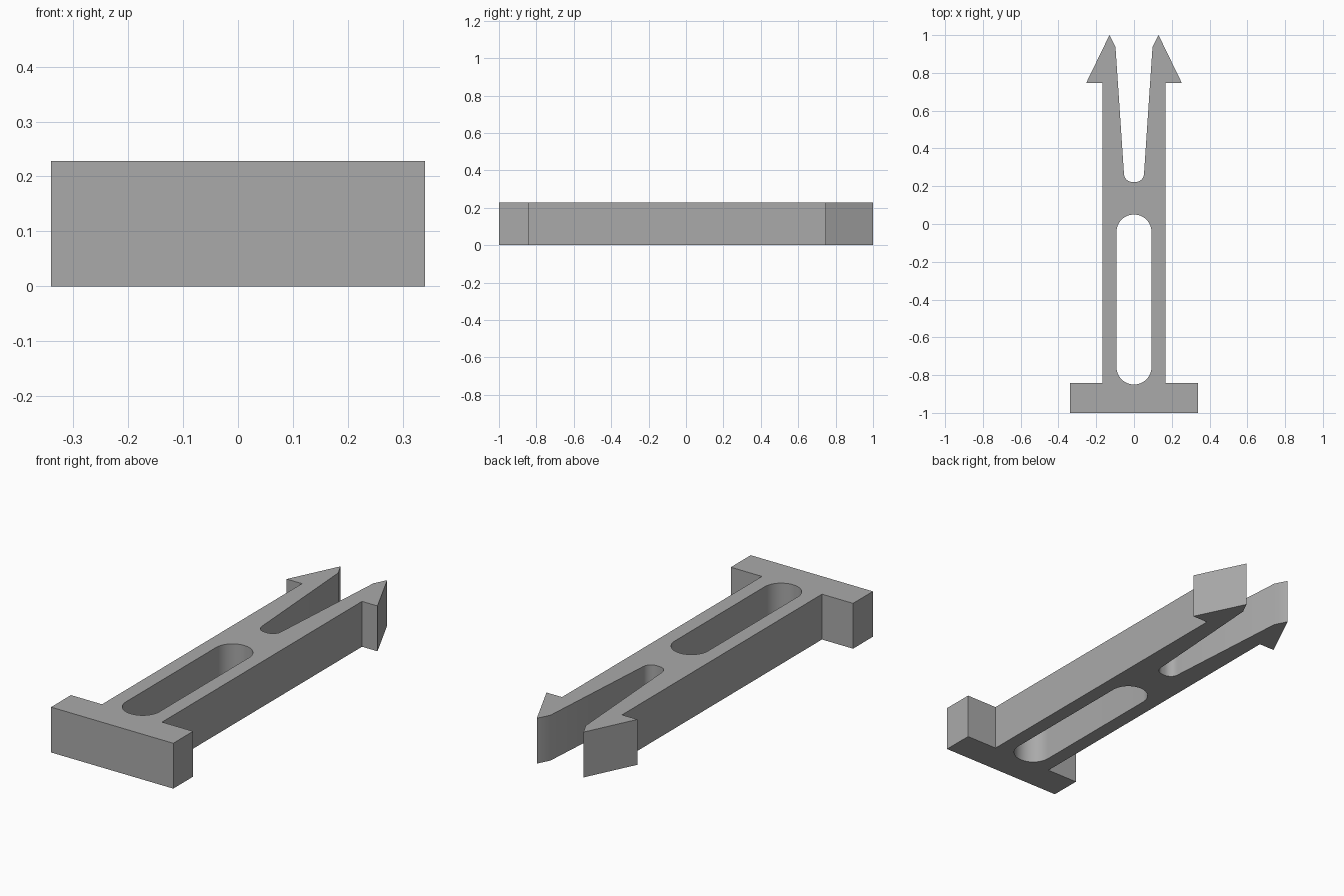
import bpy, bmesh, math

cube = bpy.data.objects.get("Cube")
if cube:
    bpy.data.objects.remove(cube, do_unlink=True)

HEIGHT = 0.228


def arc(cx, cy, r, start, end, steps):
    """Points along a circular arc, angles in degrees."""
    angles = [math.radians(start + (end - start) * i / steps) for i in range(steps + 1)]
    return [(cx + r * math.cos(a), cy + r * math.sin(a)) for a in angles]


def add_loop(bm, points):
    """Closed ring of edges at floor level."""
    verts = [bm.verts.new((x, y, 0)) for x, y in points]
    for a, b in zip(verts, verts[1:] + verts[:1]):
        bm.edges.new((a, b))


# Material
grey = bpy.data.materials.new("plain grey")
grey.use_nodes = True
colour = (0.4, 0.4, 0.4, 1)
grey.diffuse_color = colour
grey.node_tree.nodes["Principled BSDF"].inputs["Base Color"].default_value = colour

# Right half of the outline: foot, shank, barb, prong tip, notch bottom
half = [(0.34, -1), (0.34, -0.842), (0.167, -0.842), (0.167, 0.747),
        (0.253, 0.747), (0.13, 1), (0.098, 0.937)]
half += arc(0.008, 0.267, 0.045, -4, -90, 8)
outline = half + [(-x, y) for x, y in reversed(half)]

# Rounded slot through the shank
slot = arc(0, -0.043, 0.093, 0, 180, 24) + arc(0, -0.757, 0.093, 180, 360, 24)

# Fill between the outline and slot, then raise to a solid
bm = bmesh.new()
add_loop(bm, outline)
add_loop(bm, slot)
bmesh.ops.triangle_fill(bm, edges=bm.edges[:], use_beauty=True)
raised = bmesh.ops.extrude_face_region(bm, geom=bm.faces[:], use_keep_orig=True)
top = [g for g in raised["geom"] if isinstance(g, bmesh.types.BMVert)]
bmesh.ops.translate(bm, verts=top, vec=(0, 0, HEIGHT))
bmesh.ops.recalc_face_normals(bm, faces=bm.faces[:])

mesh = bpy.data.meshes.new("snap_clip")
bm.to_mesh(mesh)
bm.free()
mesh.materials.append(grey)
clip = bpy.data.objects.new("snap_clip", mesh)
bpy.context.collection.objects.link(clip)

# Smooth the rounded walls and keep the corners crisp
bpy.ops.object.select_all(action="DESELECT")
clip.select_set(True)
bpy.context.view_layer.objects.active = clip
bpy.ops.object.shade_smooth_by_angle(angle=math.radians(30))
